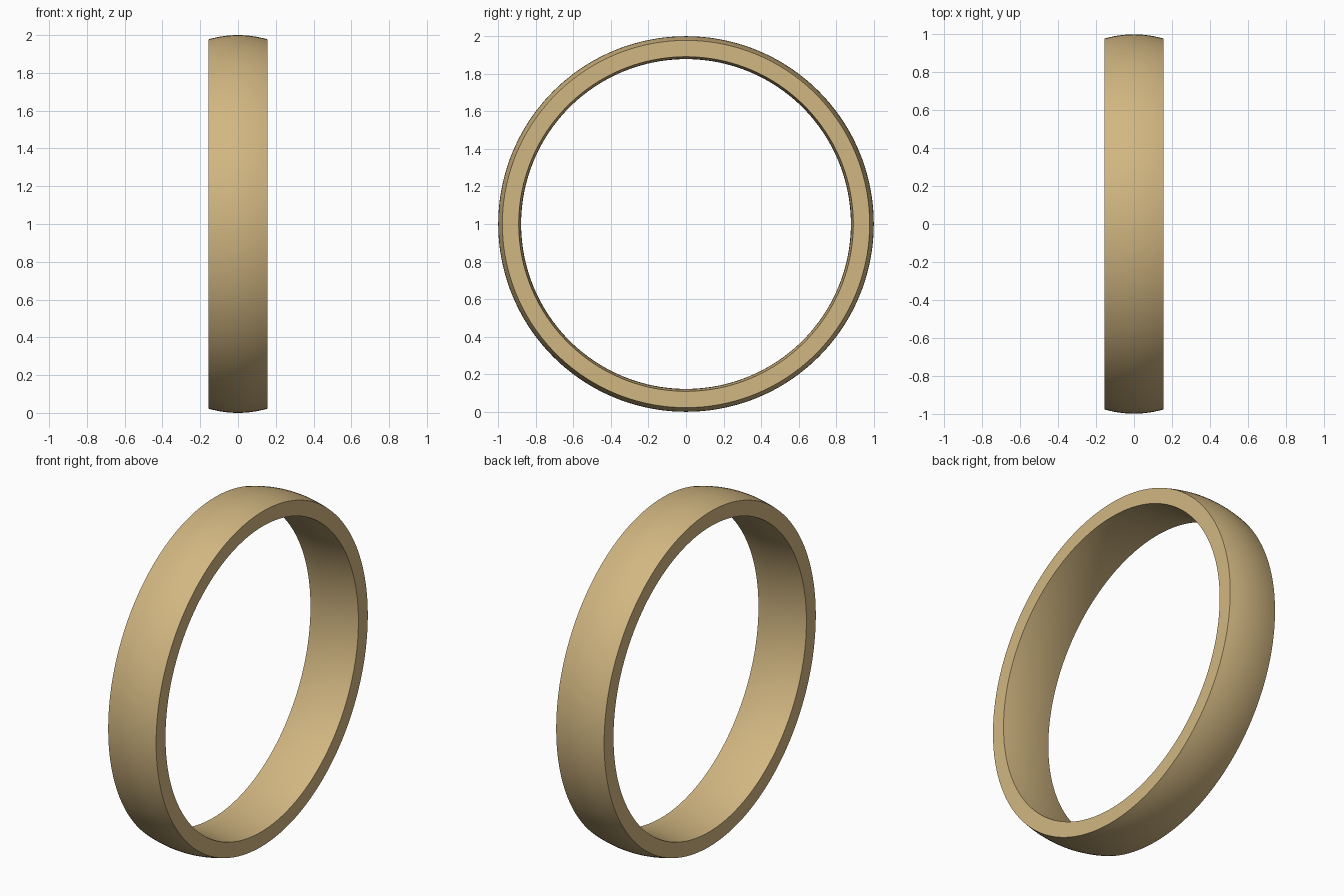
import bpy, bmesh
from math import cos, sin, pi, radians

if "Cube" in bpy.data.objects:
    bpy.data.objects.remove(bpy.data.objects["Cube"])

HALF_W, SEGS, STEPS = 0.155, 160, 12


def arc(r_mid, r_edge):
    """Shallow domed line across the band width, as (x, radius) points."""
    xs = [HALF_W * (2 * i / STEPS - 1) for i in range(STEPS + 1)]
    return [(x, r_mid + (r_edge - r_mid) * (x / HALF_W) ** 2) for x in xs]


# Closed cross-section: domed outside, flat sides, slightly domed inside
profile = arc(1.0, 0.978) + arc(0.878, 0.891)[::-1]

# Sweep the cross-section around the x axis
bm = bmesh.new()
rings = []
for s in range(SEGS):
    a = 2 * pi * s / SEGS
    rings.append([bm.verts.new((x, r * cos(a), 1 + r * sin(a))) for x, r in profile])
n = len(profile)
for s in range(SEGS):
    p, q = rings[s], rings[(s + 1) % SEGS]
    for i in range(n):
        j = (i + 1) % n
        bm.faces.new((p[i], p[j], q[j], q[i]))
bmesh.ops.recalc_face_normals(bm, faces=bm.faces)
mesh = bpy.data.meshes.new("ring_band")
bm.to_mesh(mesh)
bm.free()

band = bpy.data.objects.new("ring_band", mesh)
bpy.context.collection.objects.link(band)

# Warm gold colour
gold = bpy.data.materials.new("gold")
gold.diffuse_color = (0.64, 0.47, 0.22, 1)
gold.use_nodes = True
gold.node_tree.nodes["Principled BSDF"].inputs["Base Color"].default_value = gold.diffuse_color
mesh.materials.append(gold)

# Smooth surfaces with crisp side edges
bpy.context.view_layer.objects.active = band
band.select_set(True)
bpy.ops.object.shade_smooth_by_angle(angle=radians(30))
